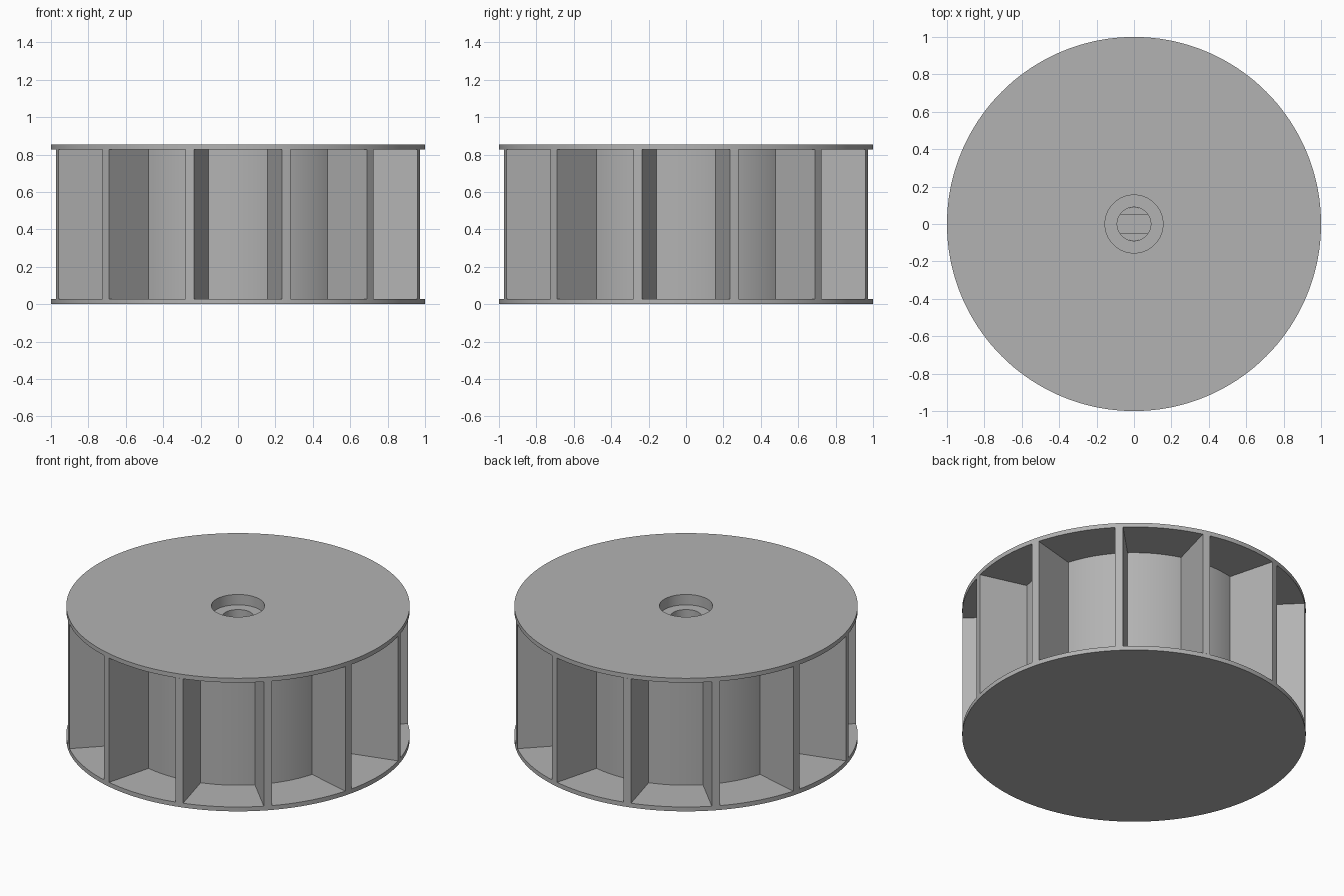
import bpy
import bmesh
from math import cos, sin, pi, asin, radians

cube = bpy.data.objects.get("Cube")
if cube:
    bpy.data.objects.remove(cube, do_unlink=True)

grey = bpy.data.materials.new("plain grey")
grey.use_nodes = True
colour = (0.45, 0.45, 0.45, 1)
grey.diffuse_color = colour
grey.node_tree.nodes["Principled BSDF"].inputs["Base Color"].default_value = colour

HEIGHT, PLATE, HUB = 0.855, 0.028, 0.70
VANE_HALF = 0.0235
VANES = 12
BORE, FLAT = 0.09, 0.052
LEDGE, BORE_FLOOR = 0.72, 0.35


def finish(name, bm):
    bmesh.ops.recalc_face_normals(bm, faces=bm.faces)
    mesh = bpy.data.meshes.new(name)
    bm.to_mesh(mesh)
    bm.free()
    obj = bpy.data.objects.new(name, mesh)
    obj.data.materials.append(grey)
    bpy.context.collection.objects.link(obj)
    bpy.ops.object.select_all(action='DESELECT')
    obj.select_set(True)
    bpy.context.view_layer.objects.active = obj
    bpy.ops.object.shade_smooth_by_angle(angle=radians(30))
    return obj


def lathe(name, profile, steps):
    bm = bmesh.new()
    verts = [bm.verts.new((r, 0, z)) for r, z in profile]
    edges = [bm.edges.new(pair) for pair in zip(verts, verts[1:])]
    bmesh.ops.spin(bm, geom=verts + edges, axis=(0, 0, 1), cent=(0, 0, 0),
                   angle=2 * pi, steps=steps)
    bmesh.ops.remove_doubles(bm, verts=bm.verts, dist=1e-5)
    return finish(name, bm)


def prism(name, outline, low, high):
    bm = bmesh.new()
    face = bm.faces.new([bm.verts.new((x, y, low)) for x, y in outline])
    top = bmesh.ops.extrude_face_region(bm, geom=[face])["geom"]
    bmesh.ops.translate(bm, vec=(0, 0, high - low),
                        verts=[v for v in top if isinstance(v, bmesh.types.BMVert)])
    return finish(name, bm)


# Two end plates joined by a hub, with a stepped bore in the top
lathe("wheel_body", [
    (0, 0), (1, 0), (1, PLATE), (HUB, PLATE),
    (HUB, HEIGHT - PLATE), (1, HEIGHT - PLATE), (1, HEIGHT),
    (0.155, HEIGHT), (0.155, HEIGHT - 0.067), (BORE, HEIGHT - 0.067),
    (BORE, BORE_FLOOR), (0, BORE_FLOOR)], 180)

# Radial vanes with outer ends rounded to the rim
half_angle = asin(VANE_HALF)
rim = [(cos(a), sin(a)) for a in (-half_angle, 0, half_angle)]
outline = [(HUB - 0.01, -VANE_HALF)] + rim + [(HUB - 0.01, VANE_HALF)]
for i in range(VANES):
    vane = prism(f"vane_{i + 1}", outline, PLATE, HEIGHT - PLATE)
    vane.rotation_euler.z = 2 * pi * (i + 0.5) / VANES

# Flats on both sides of the shaft bore
start = asin(FLAT / BORE)
arc = [start + (pi - 2 * start) * i / 12 for i in range(13)]
segment = [(BORE * cos(a), BORE * sin(a)) for a in arc]
for name, turn in (("back_bore_flat", 0), ("front_bore_flat", pi)):
    prism(name, segment, BORE_FLOOR, LEDGE).rotation_euler.z = turn
